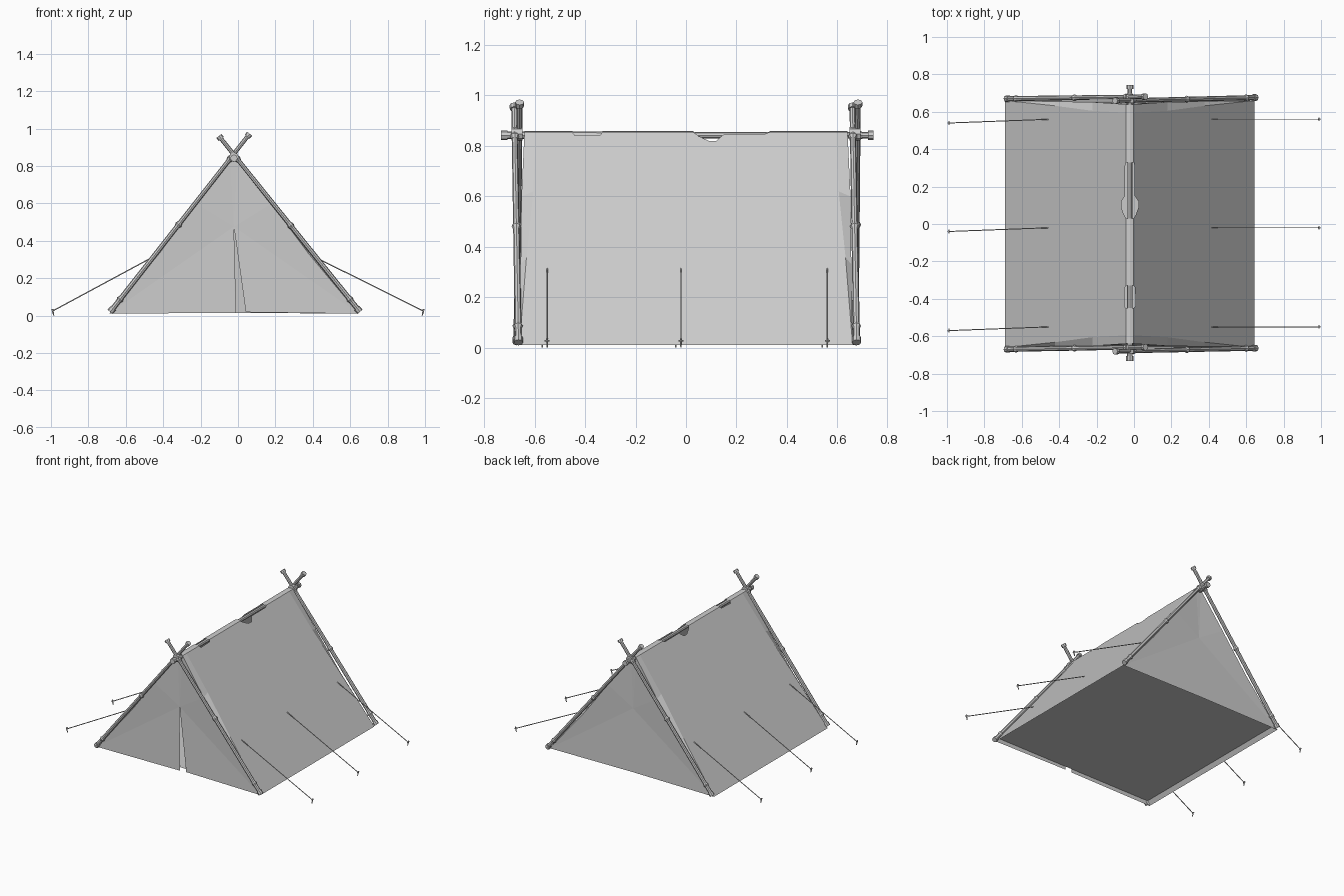
import bpy
import bmesh
from mathutils import Vector

if "Cube" in bpy.data.objects:
    bpy.data.objects.remove(bpy.data.objects["Cube"], do_unlink=True)

CX = -0.022            # tent centre line
EDGE_W = (0.02, 0.2, 0.4, 0.667)
ROOF_END = (0.595, 0.605, 0.632, 0.66)

grey = bpy.data.materials.new("canvas grey")
grey.use_nodes = True
grey.diffuse_color = (0.6, 0.6, 0.6, 1)
grey.node_tree.nodes["Principled BSDF"].inputs["Base Color"].default_value = (0.6, 0.6, 0.6, 1)
grey.node_tree.nodes["Principled BSDF"].inputs["Roughness"].default_value = 0.9


def finish(name, bm):
    mesh = bpy.data.meshes.new(name)
    bm.to_mesh(mesh)
    bm.free()
    mesh.materials.append(grey)
    obj = bpy.data.objects.new(name, mesh)
    bpy.context.collection.objects.link(obj)
    return obj


def sheet(name, faces):
    """Canvas piece from a list of polygons."""
    bm = bmesh.new()
    for pts in faces:
        bm.faces.new([bm.verts.new((CX + u, y, z)) for u, y, z in pts])
    bmesh.ops.remove_doubles(bm, verts=bm.verts, dist=0.0005)
    bmesh.ops.recalc_face_normals(bm, faces=bm.faces)
    return finish(name, bm)


def add_rod(bm, a, b, r1, r2=None, sides=8):
    a, b = Vector(a), Vector(b)
    axis = b - a
    matrix = axis.to_track_quat('Z', 'Y').to_matrix().to_4x4()
    matrix.translation = (a + b) / 2
    bmesh.ops.create_cone(bm, cap_ends=True, segments=sides, radius1=r1,
                          radius2=r1 if r2 is None else r2,
                          depth=axis.length, matrix=matrix)


def pole(name, a, b, radius, knots):
    """Wooden pole with thicker caps and knots at fractions of its length."""
    a, b = Vector(a), Vector(b)
    d = (b - a).normalized()
    bm = bmesh.new()
    add_rod(bm, a, b, radius * 1.1, radius * 0.9)
    add_rod(bm, a, a + d * 0.025, radius * 1.45)
    add_rod(bm, b - d * 0.02, b, radius * 1.4)
    for t in knots:
        k = a.lerp(b, t)
        add_rod(bm, k - d * 0.016, k, radius, radius * 1.5)
        add_rod(bm, k, k + d * 0.016, radius * 1.5, radius)
    return finish(name, bm)


def slope_z(w):
    return 0.853 - (w - 0.02) * 1.303


# Roof panels, with worn notches along the ridge
notches = [(0.02, -0.45), (0.03, -0.44), (0.028, -0.34), (0.02, -0.33),
           (0.02, 0.03), (0.032, 0.05), (0.046, 0.09), (0.046, 0.12),
           (0.026, 0.15), (0.026, 0.31), (0.02, 0.33)]
outline = [(0.02, -ROOF_END[0])] + notches
outline += list(zip(EDGE_W, ROOF_END))
outline += [(w, -y) for w, y in zip(EDGE_W[:0:-1], ROOF_END[:0:-1])]
for side, s in (("left", 1), ("right", -1)):
    sheet(side + "_roof_panel", [[(s * w, y, slope_z(w)) for w, y in outline]])

# Ridge strips between the notches
sheet("ridge_canvas", [
    quad for y0, y1 in ((-0.64, -0.45), (-0.33, 0.03), (0.33, 0.64))
    for quad in ([(-0.02, y0, 0.853), (0, y0, 0.857), (0, y1, 0.857), (-0.02, y1, 0.853)],
                 [(0, y0, 0.857), (0.02, y0, 0.853), (0.02, y1, 0.853), (0, y1, 0.857)])])

# Gables: folded edge strips joining the roof to the end walls
gable_y = (0.64, 0.652, 0.655, 0.66)
gable_drop = (0, 0.02, 0.028, 0)
for end, f in (("front", -1), ("back", 1)):
    faces = []
    for s in (1, -1):
        roof = [(s * w, f * y, slope_z(w)) for w, y in zip(EDGE_W, ROOF_END)]
        wall = [(s * w, f * y, slope_z(w) - d)
                for w, y, d in zip(EDGE_W, gable_y, gable_drop)]
        for i in range(3):
            strip = [roof[i], roof[i + 1], wall[i + 1], wall[i]]
            faces.append(strip[:2] + strip[3:] if i == 2 else strip)
            if i == 2:
                faces[-1] = [roof[2], wall[3], wall[2]]
        top, mid = (0, f * 0.64, 0.857), (0, f * 0.645, 0.475)
        foot = [(0, f * 0.66, 0.015)]
        if end == "front":      # door slit, one flap pulled aside
            foot = ([(0.064, f * 0.66, 0.018), (0.064, f * 0.655, 0.07), (0.045, f * 0.65, 0.21)]
                    if s > 0 else [(0.012, f * 0.66, 0.015), (0, f * 0.655, 0.2)])
        rim = [top] + wall
        faces += [[mid, rim[i], rim[i + 1]] for i in range(4)]
        fan = [wall[3]] + foot
        faces += [[mid, fan[i], fan[i + 1]] for i in range(len(fan) - 1)]
    sheet(end + "_gable", faces)

# Ground sheet, slightly above the hem
sheet("ground_sheet", [[(-0.645, -0.655, 0.038), (0.645, -0.655, 0.038),
                        (0.645, 0.655, 0.038), (-0.645, 0.655, 0.038)]])

# Crossed end poles, with lashings where they meet
for end, f in (("front", -1), ("back", 1)):
    shift = 0.011
    pole(end + "_right_pole", (-0.683, f * 0.67, 0.02), (0.062, f * 0.67 + shift, 0.972),
         0.0125, (0.07, 0.49, 0.86))
    pole(end + "_left_pole", (0.652, f * 0.67 + 0.006, 0.02), (-0.102, f * 0.67 - shift, 0.96),
         0.0125, (0.07, 0.49, 0.87))
    bm = bmesh.new()
    add_rod(bm, (CX, f * 0.67 - 0.022, 0.847), (CX, f * 0.67 + 0.022, 0.847), 0.026)
    finish(end + "_lashing", bm)

# Ridge pole
pole("ridge_pole", (CX, -0.732, 0.841), (CX, 0.742, 0.841), 0.0135, (0.04, 0.96))

# Guy ropes and pegs
for side, s in (("left", 1), ("right", -1)):
    for label, y in (("front", -0.55), ("middle", -0.02), ("back", 0.56)):
        y_end = y if s > 0 else y - 0.02
        start = (CX + s * 0.435, y, 0.312)
        tip = (s * 0.99, y_end, 0.025)
        bm = bmesh.new()
        add_rod(bm, start, tip, 0.003, sides=6)
        finish(f"{label}_{side}_guy_rope", bm)
        bm = bmesh.new()
        add_rod(bm, (s * 0.985, y_end, 0.0), (s * 0.993, y_end, 0.035), 0.003, 0.005, 6)
        add_rod(bm, (s * 0.99, y_end - 0.01, 0.027), (s * 0.99, y_end + 0.01, 0.027), 0.003, sides=6)
        finish(f"{label}_{side}_peg", bm)
